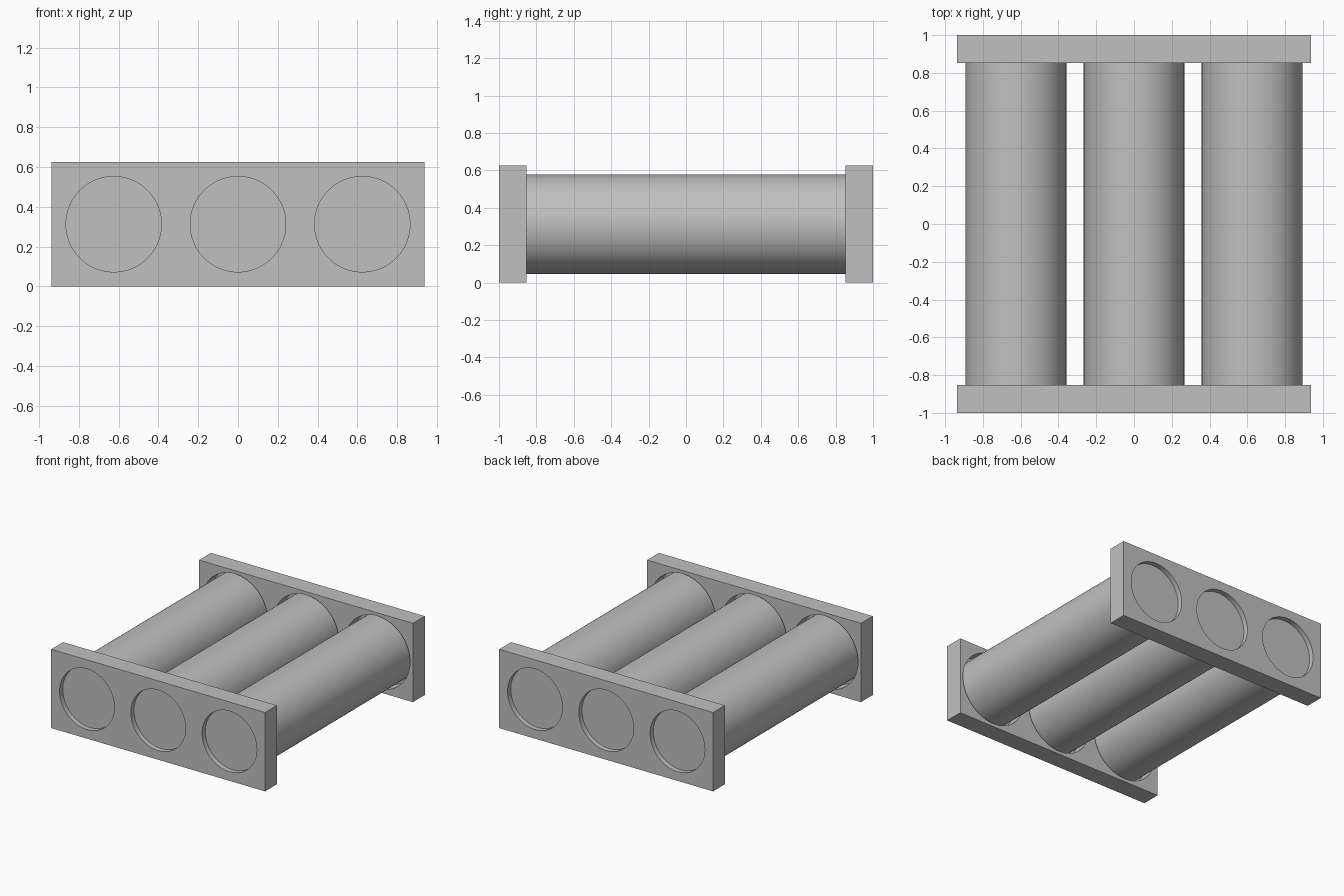
import bpy, bmesh, math
from mathutils import Matrix

if "Cube" in bpy.data.objects:
    bpy.data.objects.remove(bpy.data.objects["Cube"])

PITCH, HEIGHT, WIDTH = 0.625, 0.625, 1.876
PLATE_IN, PLATE_OUT = 0.852, 1.0
CELL_R, CELL_END = 0.2665, 0.96
SOCKET_R, WINDOW_R = 0.287, 0.24
SEGMENTS = 96

grey = bpy.data.materials.new("grey")
grey.diffuse_color = (0.53, 0.53, 0.53, 1)
grey.use_nodes = True
grey.node_tree.nodes["Principled BSDF"].inputs["Base Color"].default_value = grey.diffuse_color


def finish(name, bm):
    mesh = bpy.data.meshes.new(name)
    bmesh.ops.recalc_face_normals(bm, faces=bm.faces[:])
    bm.to_mesh(mesh)
    bm.free()
    mesh.materials.append(grey)
    obj = bpy.data.objects.new(name, mesh)
    bpy.context.collection.objects.link(obj)
    return obj


def select(obj):
    bpy.ops.object.select_all(action='DESELECT')
    obj.select_set(True)
    bpy.context.view_layer.objects.active = obj


def lathe(bm, x, profile):
    """Closed solid of revolution about the y axis from (radius, y) pairs."""
    rings = []
    for r, y in profile:
        rings.append([bm.verts.new((x + r * math.cos(a), y, HEIGHT / 2 + r * math.sin(a)))
                      for a in (2 * math.pi * i / SEGMENTS for i in range(SEGMENTS))])
    for a, b in zip(rings, rings[1:]):
        for i in range(SEGMENTS):
            j = (i + 1) % SEGMENTS
            bm.faces.new((a[i], a[j], b[j], b[i]))
    bm.faces.new(rings[0])
    bm.faces.new(rings[-1])


columns = (-PITCH, 0, PITCH)

# End plates with stepped holes: wide socket inside, narrower window outside
for name, side in (("front_plate", -1), ("back_plate", 1)):
    bm = bmesh.new()
    size = (WIDTH, PLATE_OUT - PLATE_IN, HEIGHT)
    centre = (0, side * (PLATE_OUT + PLATE_IN) / 2, HEIGHT / 2)
    bmesh.ops.create_cube(bm, size=1, matrix=Matrix.Translation(centre) @ Matrix.Diagonal((*size, 1)))
    plate = finish(name, bm)

    bm = bmesh.new()
    for x in columns:
        lathe(bm, x, [(SOCKET_R, side * 0.8), (SOCKET_R, side * CELL_END),
                      (WINDOW_R, side * CELL_END), (WINDOW_R, side * 1.05)])
    cutter = finish("hole_cutter", bm)
    cutter.hide_render = True

    mod = plate.modifiers.new("holes", 'BOOLEAN')
    mod.operation, mod.solver, mod.object = 'DIFFERENCE', 'EXACT', cutter
    select(plate)
    bpy.ops.object.modifier_apply(modifier=mod.name)
    bpy.data.objects.remove(cutter)
    bpy.ops.object.shade_smooth_by_angle(angle=math.radians(30))

# Three cylinders resting in the sockets
for name, x in zip(("left_cylinder", "middle_cylinder", "right_cylinder"), columns):
    bm = bmesh.new()
    lathe(bm, x, [(CELL_R, -CELL_END), (CELL_R, CELL_END)])
    select(finish(name, bm))
    bpy.ops.object.shade_smooth_by_angle(angle=math.radians(30))
